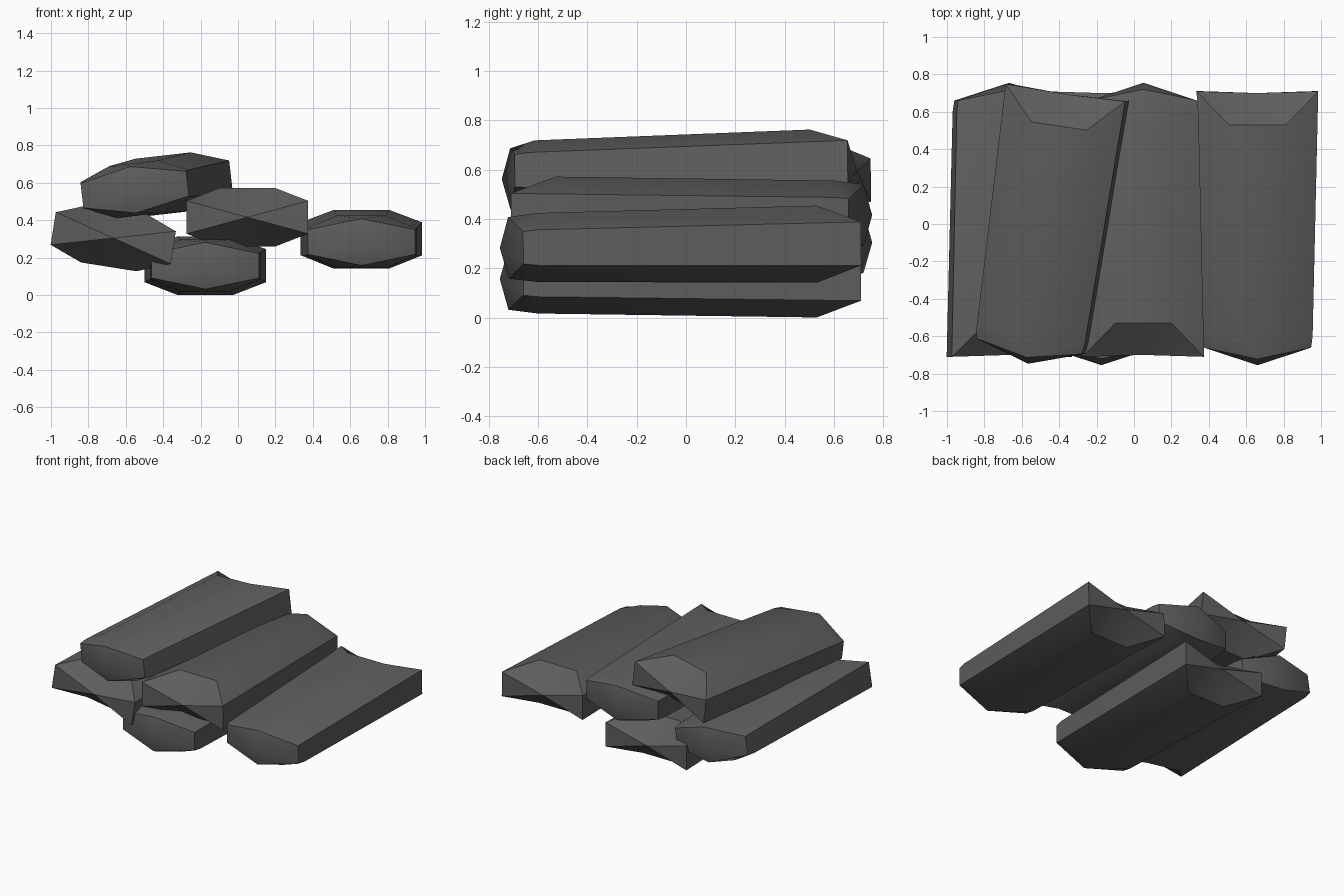
import bpy, bmesh, math
from mathutils import Matrix, Vector

if "Cube" in bpy.data.objects:
    bpy.data.objects.remove(bpy.data.objects["Cube"])

charcoal = bpy.data.materials.new("charcoal_grey")
charcoal.diffuse_color = (0.11, 0.11, 0.11, 1)
charcoal.use_nodes = True
charcoal.node_tree.nodes["Principled BSDF"].inputs["Base Color"].default_value = charcoal.diffuse_color


def octagon(side, side_z, side_y, top, top_z, top_y):
    """Eight corners of a flattened log section, side and top corners at their own depth."""
    q = [(side, side_y, side_z), (top, top_y, top_z)]
    right_up = [Vector(v) for v in q]
    left_up = [Vector((-x, y, z)) for x, y, z in reversed(q)]
    up = right_up + left_up
    return up + [Vector((-v.x, v.y, -v.z)) for v in up]


def make_log(name, loc, yaw=0, pitch=0, roll=0, turned=False):
    bm = bmesh.new()
    # notched end, body near the pointed end, pointed six-sided end
    sections = [
        octagon(0.325, 0.088, 0.71, 0.15, 0.156, 0.53),
        octagon(0.295, 0.072, -0.60, 0.13, 0.140, -0.60),
        octagon(0.287, 0.066, -0.66, 0.0, 0.125, -0.72),
    ]
    rings = [[bm.verts.new(v) for v in s] for s in sections]
    for a, b in zip(rings, rings[1:]):
        for i in range(8):
            j = (i + 1) % 8
            bm.faces.new((a[i], a[j], b[j], b[i]))
    # end caps, fanned from a centre point
    for ring, y in ((rings[0], 0.70), (rings[-1], -0.755)):
        c = bm.verts.new((0, y, 0))
        for i in range(8):
            bm.faces.new((ring[i], ring[(i + 1) % 8], c))
    bmesh.ops.remove_doubles(bm, verts=bm.verts, dist=0.0005)
    bmesh.ops.recalc_face_normals(bm, faces=bm.faces)

    r = math.radians
    m = (Matrix.Translation(loc) @ Matrix.Rotation(r(yaw), 4, 'Z')
         @ Matrix.Rotation(r(pitch), 4, 'X') @ Matrix.Rotation(r(roll), 4, 'Y'))
    if turned:
        m = m @ Matrix.Rotation(math.pi, 4, 'Z')
    bm.transform(m)
    mesh = bpy.data.meshes.new(name)
    bm.to_mesh(mesh)
    bm.free()
    mesh.materials.append(charcoal)
    obj = bpy.data.objects.new(name, mesh)
    bpy.context.collection.objects.link(obj)
    bpy.ops.object.select_all(action='DESELECT')
    obj.select_set(True)
    bpy.context.view_layer.objects.active = obj
    bpy.ops.object.shade_smooth_by_angle(angle=math.radians(30))


# the stacked pile
make_log("bottom_log", (-0.175, 0, 0.157))
make_log("left_log", (-0.667, 0, 0.305), roll=9, turned=True)
make_log("middle_log", (0.05, 0, 0.416), turned=True)
make_log("right_log", (0.66, 0, 0.292), pitch=0.7)
make_log("top_log", (-0.458, 0, 0.579), yaw=-8.2, pitch=1.3, roll=-6.5)
